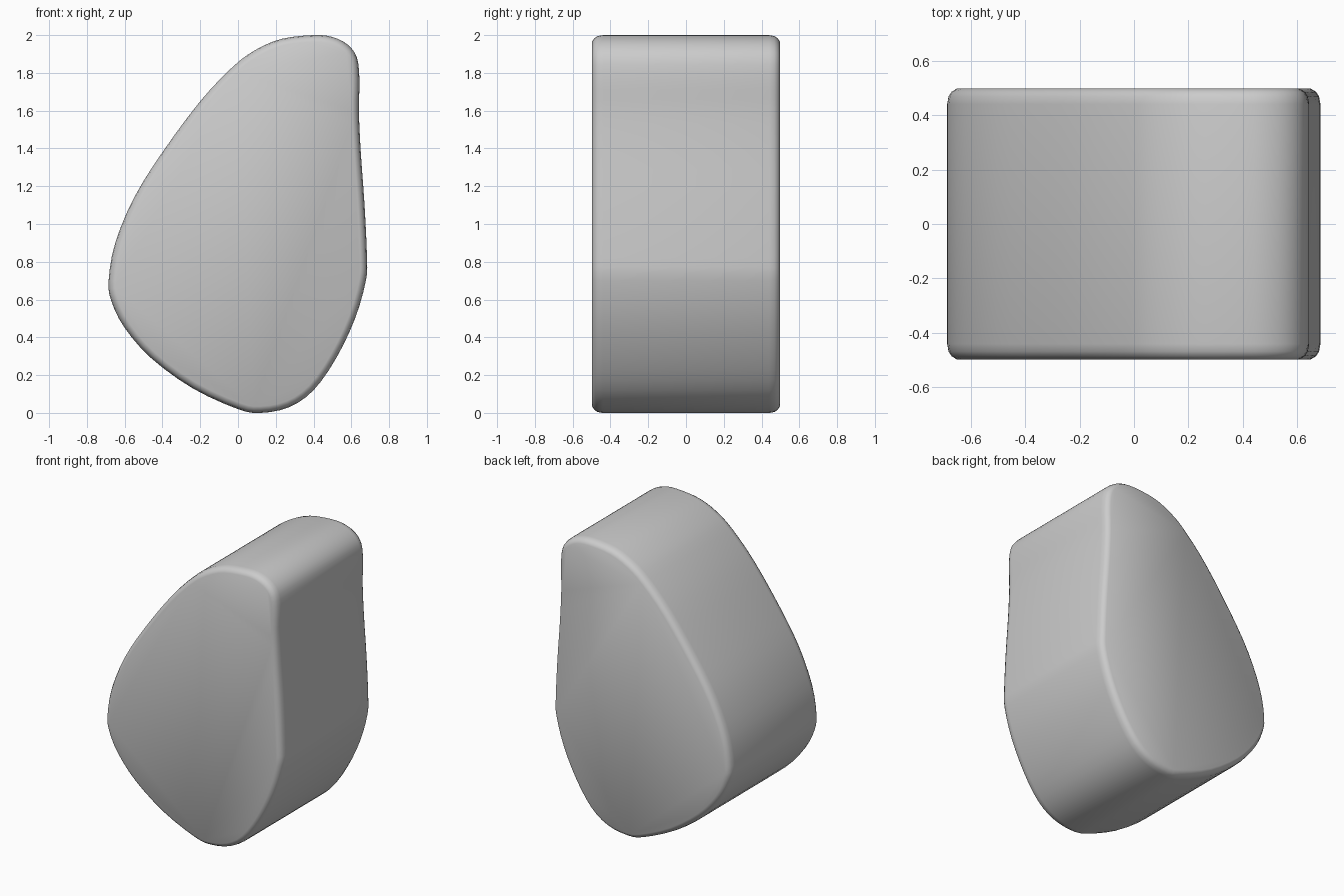
import bpy, bmesh
from mathutils import Vector

if "Cube" in bpy.data.objects:
    bpy.data.objects.remove(bpy.data.objects["Cube"])

# Front outline of the pebble-like block (x, z), counter-clockwise
OUTLINE = [(0.12, 0.0), (0.27, 0.03), (0.40, 0.12), (0.52, 0.29), (0.62, 0.50),
           (0.677, 0.70), (0.683, 0.82), (0.67, 1.10), (0.65, 1.38), (0.64, 1.60),
           (0.643, 1.76), (0.63, 1.88), (0.58, 1.95), (0.50, 1.99), (0.40, 2.0),
           (0.23, 1.98), (0.09, 1.92), (-0.03, 1.83), (-0.20, 1.65), (-0.40, 1.38),
           (-0.55, 1.14), (-0.65, 0.90), (-0.685, 0.70), (-0.67, 0.59), (-0.60, 0.45),
           (-0.46, 0.29), (-0.24, 0.13), (0.0, 0.02)]
# Rounded rim: (inset, y) from front to back
RIM = [(0.035, 0.497), (0.016, 0.485), (0.005, 0.468), (0.0, 0.44)]
SECTIONS = [(i, -y) for i, y in RIM] + [(i, y) for i, y in reversed(RIM)]


def smooth_loop(points, steps=3):
    """Closed Catmull-Rom curve through the points."""
    p = [Vector(q) for q in points]
    n, out = len(p), []
    for k in range(n):
        a, b, c, d = p[k - 1], p[k], p[(k + 1) % n], p[(k + 2) % n]
        for s in range(steps):
            t = s / steps
            out.append(0.5 * (2 * b + (c - a) * t + (2 * a - 5 * b + 4 * c - d) * t * t
                              + (3 * b - a - 3 * c + d) * t ** 3))
    return out


def inset(loop, dist):
    """Move a counter-clockwise loop inwards."""
    out = []
    for k, q in enumerate(loop):
        t = (loop[(k + 1) % len(loop)] - loop[k - 1]).normalized()
        out.append(q + Vector((-t.y, t.x)) * dist)
    return out


# Loft the rings and close both ends
bm = bmesh.new()
loop = smooth_loop(OUTLINE)
rings = [[bm.verts.new((q.x, y, q.y)) for q in inset(loop, d)] for d, y in SECTIONS]
for r0, r1 in zip(rings, rings[1:]):
    for k in range(len(loop)):
        j = (k + 1) % len(loop)
        bm.faces.new((r0[k], r0[j], r1[j], r1[k]))
bm.faces.new(rings[0])
bm.faces.new(rings[-1])
bmesh.ops.recalc_face_normals(bm, faces=bm.faces[:])
for f in bm.faces:
    f.smooth = True

mesh = bpy.data.meshes.new("rounded_block")
bm.to_mesh(mesh)
bm.free()
block = bpy.data.objects.new("rounded_block", mesh)
bpy.context.collection.objects.link(block)
